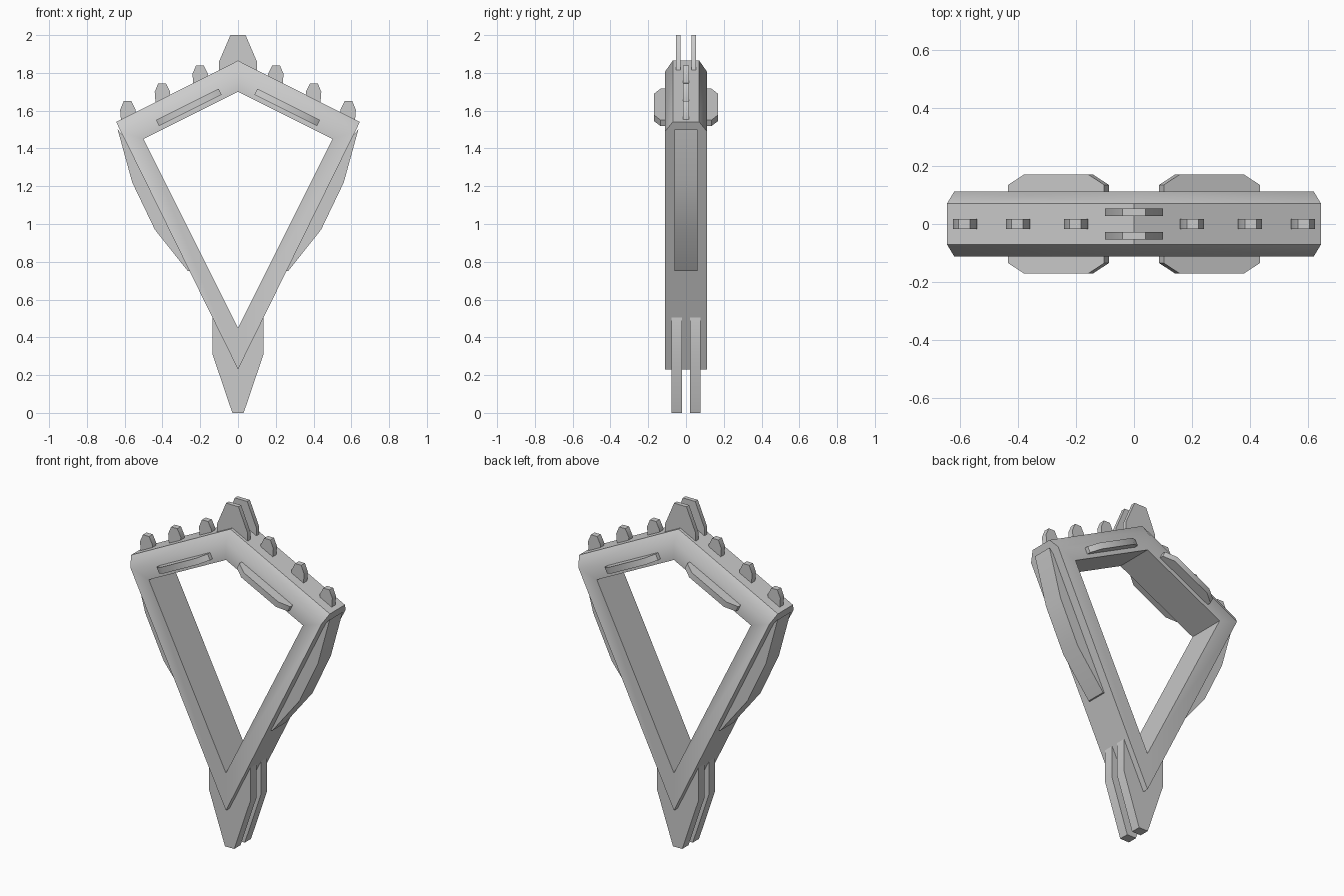
import bpy, bmesh
from mathutils import Vector

if "Cube" in bpy.data.objects:
    bpy.data.objects.remove(bpy.data.objects["Cube"])


def make(name, verts, faces, smooth_angle=0.6):
    mesh = bpy.data.meshes.new(name)
    mesh.from_pydata([tuple(v) for v in verts], [], faces)
    bm = bmesh.new()
    bm.from_mesh(mesh)
    bmesh.ops.remove_doubles(bm, verts=bm.verts, dist=1e-5)
    bmesh.ops.recalc_face_normals(bm, faces=bm.faces)
    bm.to_mesh(mesh)
    bm.free()
    ob = bpy.data.objects.new(name, mesh)
    bpy.context.collection.objects.link(ob)
    bpy.ops.object.select_all(action='DESELECT')
    bpy.context.view_layer.objects.active = ob
    ob.select_set(True)
    bpy.ops.object.shade_smooth_by_angle(angle=smooth_angle)
    return ob


def prism(name, points, offset):
    """Extrude a planar outline of 3D points by an offset vector."""
    n = len(points)
    a = [Vector(p) for p in points]
    b = [p + Vector(offset) for p in a]
    faces = [list(range(n)), list(range(n, 2 * n))]
    faces += [[i, (i + 1) % n, n + (i + 1) % n, n + i] for i in range(n)]
    return make(name, a + b, faces)


def plate(name, outline, y0, y1):
    """Upright plate from an (x, z) outline."""
    return prism(name, [(x, y0, z) for x, z in outline], (0, y1 - y0, 0))


def symmetric(half):
    return half + [(-x, z) for x, z in reversed(half)]


# kite frame: mitred sections (outer, chamfer, inner) swept round the loop
top = [(0, 1.865), (0, 1.805), (0, 1.70)]
side = [(0.645, 1.54), (0.62, 1.489), (0.50, 1.45)]
bottom = [(0, 0.23), (0, 0.23), (0, 0.45)]
left = [(-x, z) for x, z in side]
depths = [0.07, 0.112, 0.112]
verts = []
for section in (top, side, bottom, left):
    ring = [(x, -d, z) for (x, z), d in zip(section, depths)]
    verts += ring + [(x, -y, z) for x, y, z in reversed(ring)]
faces = []
for s in range(4):
    for i in range(6):
        j, t = (i + 1) % 6, (s + 1) % 4
        faces.append([s * 6 + i, s * 6 + j, t * 6 + j, t * 6 + i])
# keep the collapsed bottom points apart so the outer face stays clean
make("kite_frame", verts, faces, 0.9)

# paired fins at the top and bottom tips
crest = symmetric([(0.04, 2.0), (0.10, 1.86), (0.10, 1.78)])
tip = [(-0.03, 0), (0.03, 0), (0.135, 0.31), (0.135, 0.52),
       (0.11, 0.52), (0, 0.32), (-0.11, 0.52), (-0.135, 0.52), (-0.135, 0.31)]
for s, tag in ((-1, "front"), (1, "back")):
    plate("top_fin_" + tag, crest, s * 0.028, s * 0.053)
    plate("bottom_fin_" + tag, tip, s * 0.02, s * 0.078)

for s, tag in ((-1, "left"), (1, "right")):
    # curved side guard
    guard = [(0.637, 1.50), (0.56, 1.22), (0.44, 0.97), (0.265, 0.75),
             (0.25, 0.75), (0.60, 1.46)]
    plate("side_guard_" + tag, [(s * x, z) for x, z in guard], -0.06, 0.06)

    # small studs along the upper bars
    for k, (x, z) in enumerate(((0.20, 1.84), (0.40, 1.745), (0.583, 1.65))):
        stud = [(-0.022, 0), (0.018, 0), (0.041, -0.045), (0.036, -0.11),
                (-0.036, -0.11), (-0.041, -0.045)]
        plate(f"stud_{tag}_{k + 1}", [(s * (x - px), z + pz) for px, pz in stud],
              -0.017, 0.017)

    # raised grips on both faces of the upper bars
    along = Vector((s * 0.894, 0, -0.447))
    across = Vector((s * 0.447, 0, 0.894)) * 0.036
    for f, face in ((-1, "front"), (1, "back")):
        start = Vector((s * 0.095, 0, 1.70)) - across / 2
        profile = [(0, 0.09), (0, 0.135), (0.06, 0.17), (0.31, 0.17),
                   (0.37, 0.135), (0.37, 0.09)]
        prism(f"grip_{tag}_{face}",
              [start + along * t + Vector((0, f * y, 0)) for t, y in profile], across)
